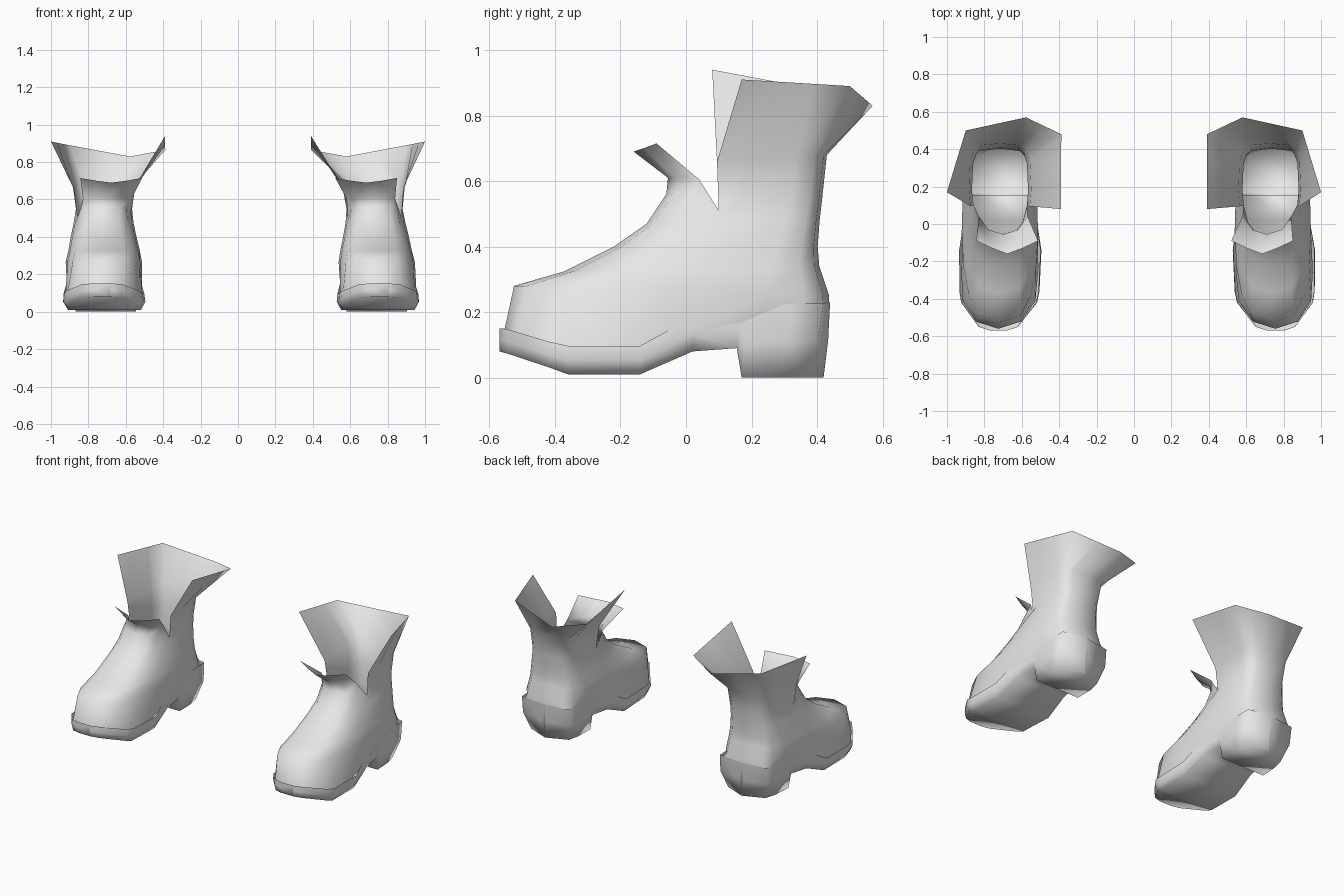
import bpy, bmesh, math
from mathutils import Vector

cube = bpy.data.objects.get("Cube")
if cube:
    bpy.data.objects.remove(cube)

leather = bpy.data.materials.new("pale grey leather")
leather.use_nodes = True
GREY = (0.8, 0.8, 0.8, 1)
leather.diffuse_color = GREY
leather.node_tree.nodes["Principled BSDF"].inputs["Base Color"].default_value = GREY

COLS = 16          # points around the upper; 0 is the toe, 8 the heel
NOTCH = 3          # column where the shaft splits from the tongue


def lerp(a, b, t):
    return a + (b - a) * t


def sample(table, key):
    """Interpolate the rows of a table by their first value."""
    for a, b in zip(table, table[1:]):
        if key <= b[0]:
            t = max(0, (key - a[0]) / (b[0] - a[0]))
            return [lerp(p, q, t) for p, q in zip(a, b)]
    return list(table[-1])


def centre(y):
    return 0.745 - 0.02 * y


def build_pair(name, quads):
    """Make the left part and its right twin, whose foot leans inward a little."""
    for side, sign, lean in (("left", 1, 0), ("right", -1, 0.035)):
        bm = bmesh.new()
        for quad in quads:
            corners = [(p.x * sign + lean * max(0, 1 - p.z / 0.9), p.y, p.z)
                       for p in quad[::sign]]
            bm.faces.new([bm.verts.new(c) for c in corners])
        bmesh.ops.remove_doubles(bm, verts=bm.verts, dist=0.0005)
        mesh = bpy.data.meshes.new(f"{side}_{name}")
        bm.to_mesh(mesh)
        bm.free()
        mesh.materials.append(leather)
        mesh.shade_smooth()
        obj = bpy.data.objects.new(mesh.name, mesh)
        bpy.context.collection.objects.link(obj)


def skin(rows):
    """Quads between neighbouring rows of points."""
    return [(a[i], a[i + 1], b[i + 1], b[i])
            for a, b in zip(rows, rows[1:]) for i in range(len(a) - 1)]


# Sole and heel: y, half width, top z, bottom z, inward tuck of the bottom edge
SOLE = [(-0.57, 0.045, 0.15, 0.08, 0), (-0.55, 0.105, 0.149, 0.075, 0.01),
        (-0.42, 0.203, 0.11, 0.032, 0.02), (-0.36, 0.214, 0.097, 0.01, 0.03),
        (-0.14, 0.22, 0.097, 0.01, 0.03), (0.02, 0.195, 0.185, 0.08, 0.01),
        (0.165, 0.178, 0.21, 0.09, 0.01), (0.19, 0.178, 0.212, 0, 0.02),
        (0.32, 0.178, 0.225, 0, 0.03), (0.42, 0.172, 0.228, 0, 0.055),
        (0.44, 0.012, 0.23, 0, 0.02)]


def sole_section(y, w, top, low, tuck):
    x = centre(y)
    back = y - tuck if y > 0.1 else y
    half = [(0.98 * w, y, top), (w, lerp(back, y, 0.7), lerp(low, top, 0.5)),
            (0.96 * w - tuck / 2, back, low)]
    return ([Vector((x - a, b, c)) for a, b, c in half]
            + [Vector((x + a, b, c)) for a, b, c in reversed(half)])


sections = [sole_section(*s) for s in SOLE]
build_pair("sole", skin(sections[::-1]) + [sections[0], sections[-1][::-1]])

# Upper: front y, front z, back y, back z, half width, centre x
RINGS = [(-0.525, 0.28, 0.437, 0.25, 0.204, 0.742),
         (-0.37, 0.325, 0.407, 0.34, 0.19, 0.738),
         (-0.22, 0.4, 0.402, 0.4, 0.176, 0.738),
         (-0.12, 0.47, 0.408, 0.48, 0.16, 0.735),
         (-0.06, 0.56, 0.415, 0.54, 0.15, 0.73),
         (-0.055, 0.65, 0.43, 0.68, 0.166, 0.725)]


def ring(yf, zf, yb, zb, w, x):
    """Oval with a rounded toe and a squarer heel."""
    points = []
    for i in range(COLS):
        a = math.tau * i / COLS
        c, s = -math.cos(a), math.sin(a)
        t = (1 + (c ** 0.5 if c > 0 else c)) / 2
        s = math.copysign(abs(s) ** (0.5 if c > 0 else 0.62), s)
        points.append(Vector((x + w * s, lerp(yf, yb, t), lerp(zf, zb, t))))
    return points


# The lowest ring sits just inside the top edge of the sole
welt = ring(-0.56, 0, 0.435, 0, 1, 0)
for p in welt:
    _, w, top, _, _ = sample(SOLE, p.y)
    p.x = centre(p.y) + 0.95 * w * max(-1, min(1, 1.8 * p.x))
    p.z = top - 0.03

rings = [welt] + [ring(*r) for r in RINGS]
ankle, cuff = rings[-2:]
for i in (NOTCH, COLS - NOTCH):
    ankle[i].z = 0.51
    ankle[i].y = 0.1
foot = skin([r + r[:1] for r in rings[:-1]])

# Flared shaft rim: column, x, y, z
RIM = [(3, 1.0, 0.17, 0.91), (6, 0.9, 0.5, 0.89), (8, 0.58, 0.57, 0.83),
       (10, 0.39, 0.48, 0.865), (13, 0.39, 0.08, 0.94)]
span = range(NOTCH, COLS - NOTCH + 1)
rim = [Vector(sample(RIM, i)[1:]) for i in span]
shaft = skin([[ankle[i] for i in span], [cuff[i] for i in span], rim])


# Folded tongue: offset x, y, z from the middle outward
def tongue_row(x, half):
    both = [(-a, y, z) for a, y, z in reversed(half[1:])] + half
    return [Vector((x + a, y, z)) for a, y, z in both]


bend = tongue_row(0.71, [(0, -0.055, 0.61), (0.08, -0.03, 0.61), (0.13, 0.04, 0.605)])
tip = tongue_row(0.685, [(0, -0.16, 0.69), (0.08, -0.13, 0.7), (0.165, -0.09, 0.715)])
base = [ankle[i] for i in range(-2, 3)]
tongue = skin([base, bend, tip])
tongue += [(ankle[2], ankle[3], bend[-1]), (ankle[-3], ankle[-2], bend[0])]

build_pair("upper", foot + shaft + tongue)
